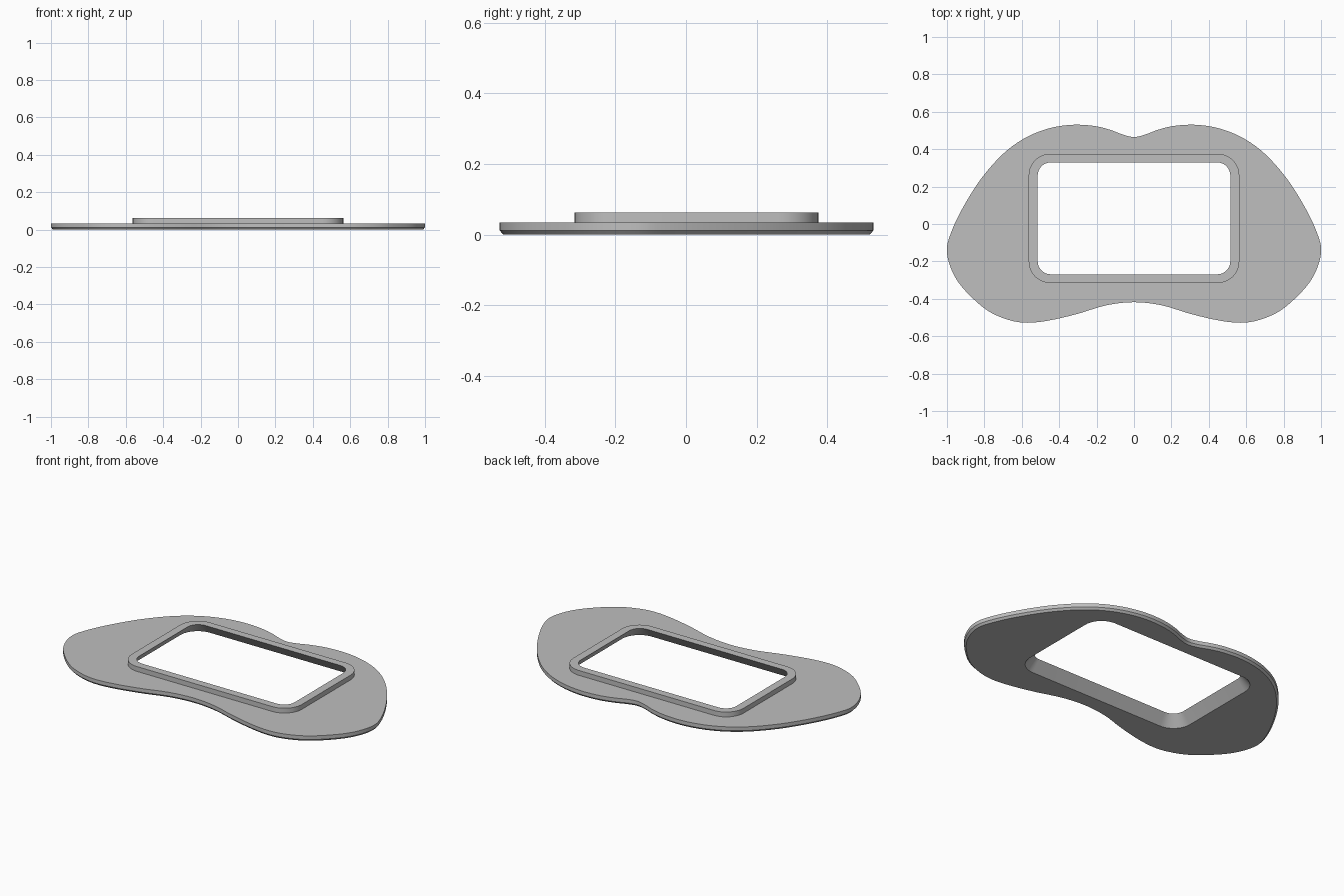
import bpy, bmesh, math
from mathutils import Vector

if "Cube" in bpy.data.objects:
    bpy.data.objects.remove(bpy.data.objects["Cube"])

# Right half of the plate outline, back notch to front notch
HALF = [(0, .465), (.06, .478), (.12, .501), (.2, .522), (.3, .531), (.4, .523),
        (.5, .497), (.6, .45), (.7, .375), (.8, .265), (.88, .148), (.945, .03),
        (.985, -.065), (1, -.13), (.99, -.205), (.95, -.295), (.88, -.38),
        (.78, -.465), (.67, -.513), (.57, -.528), (.45, -.515), (.3, -.48),
        (.15, -.435), (0, -.418)]


def smooth_loop(points, steps=4):
    """Closed Catmull-Rom curve through the points."""
    pts = [Vector(p) for p in points]
    n, out = len(pts), []
    for i in range(n):
        a, b, c, d = (pts[(i + k) % n] for k in (-1, 0, 1, 2))
        for s in range(steps):
            t = s / steps
            out.append(0.5 * (2 * b + (c - a) * t + (2 * a - 5 * b + 4 * c - d) * t * t
                              + (3 * b - a - 3 * c + d) * t ** 3))
    return out


def inset(loop, dist):
    """Move a clockwise loop inward."""
    out = []
    for i, p in enumerate(loop):
        t = (loop[(i + 1) % len(loop)] - loop[i - 1]).normalized()
        out.append(p + Vector((t.y, -t.x)) * dist)
    return out


def rounded_rect(hx, hy, r, cy=.03, steps=10):
    out = []
    for k, (sx, sy) in enumerate([(1, 1), (-1, 1), (-1, -1), (1, -1)]):
        for s in range(steps + 1):
            a = math.pi / 2 * (k + s / steps)
            out.append(Vector((sx * (hx - r) + r * math.cos(a),
                               cy + sy * (hy - r) + r * math.sin(a))))
    return out


bm = bmesh.new()


def ring(loop, z):
    return [bm.verts.new((p.x, p.y, z)) for p in loop]


def bridge(a, b):
    n = len(a)
    for i in range(n):
        j = (i + 1) % n
        bm.faces.new((a[i], a[j], b[j], b[i]))


def fill_between(a, b):
    edges = []
    for r in (a, b):
        for i in range(len(r)):
            v, w = r[i - 1], r[i]
            edges.append(bm.edges.get((v, w)) or bm.edges.new((v, w)))
    bmesh.ops.triangle_fill(bm, edges=edges, use_beauty=True)


outline = smooth_loop(HALF + [(-x, y) for x, y in HALF[-2:0:-1]])

# Plate edge with a small chamfer underneath
bottom = ring(inset(outline, .011), 0)
chamfer = ring(outline, .012)
top = ring(outline, .034)
bridge(bottom, chamfer)
bridge(chamfer, top)

# Raised collar and the tapered opening, wider at the bottom
collar_low = ring(rounded_rect(.563, .345, .115), .034)
collar_top = ring(rounded_rect(.563, .345, .115), .063)
hole_top = ring(rounded_rect(.515, .299, .07), .063)
hole_low = ring(rounded_rect(.565, .348, .115), 0)
bridge(collar_low, collar_top)
bridge(collar_top, hole_top)
bridge(hole_top, hole_low)

# Flat upper and lower surfaces
fill_between(top, collar_low)
fill_between(bottom, hole_low)
bmesh.ops.recalc_face_normals(bm, faces=bm.faces)

mesh = bpy.data.meshes.new("collared_plate")
bm.to_mesh(mesh)
bm.free()
plate = bpy.data.objects.new("collared_plate", mesh)
bpy.context.collection.objects.link(plate)

grey = bpy.data.materials.new("light grey")
grey.diffuse_color = (.52, .52, .52, 1)
grey.use_nodes = True
grey.node_tree.nodes["Principled BSDF"].inputs["Base Color"].default_value = grey.diffuse_color
mesh.materials.append(grey)

bpy.context.view_layer.objects.active = plate
plate.select_set(True)
bpy.ops.object.shade_smooth_by_angle(angle=math.radians(25))
